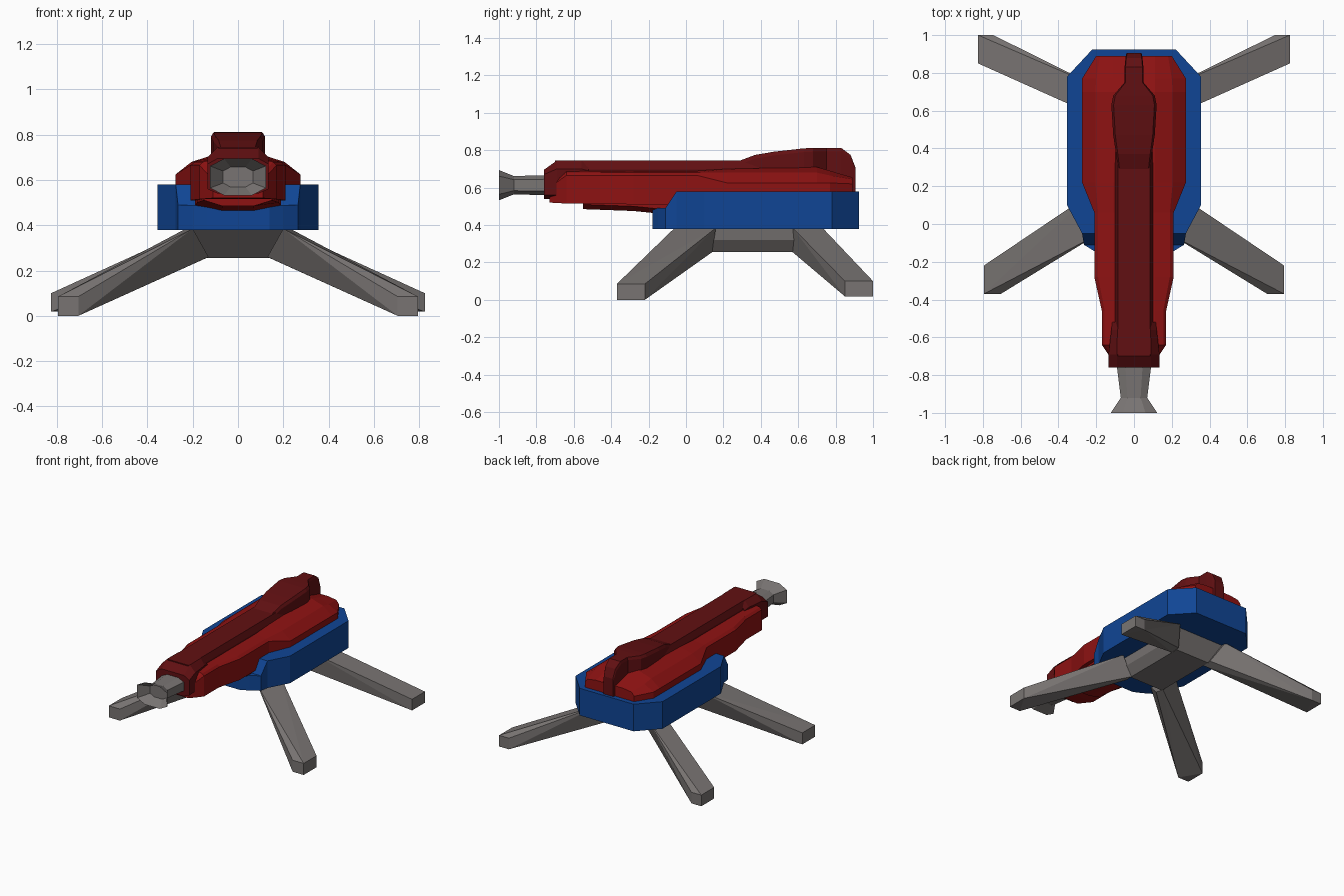
import bpy, bmesh

def material(name, rgb):
    m = bpy.data.materials.new(name)
    m.diffuse_color = (*rgb, 1)
    return m

BLUE = material("blue paint", (0.005, 0.06, 0.3))
RED = material("red paint", (0.27, 0.006, 0.006))
DARK = material("dark red paint", (0.12, 0.005, 0.006))
GREY = material("grey metal", (0.19, 0.175, 0.17))

def finish(name, bm, mat):
    bmesh.ops.recalc_face_normals(bm, faces=bm.faces[:])
    me = bpy.data.meshes.new(name)
    bm.to_mesh(me)
    bm.free()
    ob = bpy.data.objects.new(name, me)
    bpy.context.collection.objects.link(ob)
    me.materials.append(mat)
    return ob

def loft(name, sections, mat):
    """Skin sections (y, [(x, z) bottom to top]) mirrored across x = 0."""
    bm = bmesh.new()
    rings = []
    for y, half in sections:
        pts = half + [(-x, z) for x, z in reversed(half)]
        rings.append([bm.verts.new((x, y, z)) for x, z in pts])
    n = len(rings[0])
    for a, b in zip(rings, rings[1:]):
        for i in range(n):
            j = (i + 1) % n
            bm.faces.new((a[i], a[j], b[j], b[i]))
    bm.faces.new(rings[0])
    bm.faces.new(rings[-1])
    return finish(name, bm, mat)

def hull(name, pts, mat):
    bm = bmesh.new()
    for p in pts:
        bm.verts.new(p)
    res = bmesh.ops.convex_hull(bm, input=bm.verts[:])
    loose = [v for v in bm.verts if not v.link_faces]
    bmesh.ops.delete(bm, geom=loose, context='VERTS')
    bmesh.ops.dissolve_limit(bm, angle_limit=0.02, verts=bm.verts[:], edges=bm.edges[:])
    return finish(name, bm, mat)

# Blue cradle with a lowered nose
cradle = [(-0.18, 0.14, 0.49), (-0.15, 0.20, 0.49), (-0.11, 0.265, 0.49),
          (-0.05, 0.275, 0.58), (0.10, 0.355, 0.58), (0.78, 0.355, 0.58),
          (0.925, 0.22, 0.58)]
loft("cradle", [(y, [(w, 0.38), (w, z)]) for y, w, z in cradle], BLUE)

# Red main housing: y, width, bottom, side top, shoulder x/z, crown z
housing = [(-0.73, 0.11, 0.52, 0.60, 0.10, 0.61, 0.61),
           (-0.64, 0.17, 0.515, 0.665, 0.155, 0.68, 0.69),
           (-0.46, 0.17, 0.515, 0.665, 0.155, 0.68, 0.69),
           (-0.28, 0.21, 0.51, 0.665, 0.19, 0.68, 0.69),
           (0.06, 0.21, 0.51, 0.665, 0.19, 0.68, 0.69),
           (0.22, 0.275, 0.51, 0.625, 0.205, 0.68, 0.70),
           (0.70, 0.275, 0.51, 0.625, 0.205, 0.68, 0.71),
           (0.77, 0.275, 0.51, 0.625, 0.20, 0.665, 0.69),
           (0.89, 0.20, 0.51, 0.62, 0.18, 0.645, 0.655)]
loft("main_housing", [(y, [(w, zb), (w, z1), (ws, zs), (min(ws, 0.12) - 0.01, zt)])
                      for y, w, zb, z1, ws, zs, zt in housing], RED)

# Keel under the front of the housing
loft("keel", [(y, [(0.07, z), (w, z + 0.025), (w, 0.53)])
              for y, w, z in [(-0.55, 0.15, 0.485), (-0.28, 0.18, 0.475),
                              (-0.13, 0.19, 0.46), (0.05, 0.19, 0.46)]], RED)

# Raised spine, front collar and rear hump
loft("spine", [(y, [(0.10, 0.65), (0.10, 0.70), (0.085, 0.745)])
               for y in (-0.70, 0.40)], DARK)
loft("collar", [(-0.76, [(0.09, 0.54), (0.135, 0.56), (0.135, 0.67), (0.09, 0.695)]),
                (-0.69, [(0.09, 0.54), (0.135, 0.56), (0.135, 0.70), (0.09, 0.745)]),
                (-0.56, [(0.09, 0.55), (0.12, 0.57), (0.12, 0.70), (0.088, 0.745)]),
                (-0.52, [(0.09, 0.55), (0.115, 0.57), (0.115, 0.69), (0.085, 0.72)])], DARK)
hump = [(0.29, 0.085, 0.745), (0.37, 0.095, 0.775), (0.47, 0.11, 0.792),
        (0.63, 0.12, 0.81), (0.68, 0.11, 0.812), (0.75, 0.05, 0.812), (0.83, 0.05, 0.812),
        (0.88, 0.045, 0.775), (0.905, 0.04, 0.71)]
loft("rear_hump", [(y, [(w, 0.56 if y > 0.7 else 0.65), (w, z - 0.02), (w * 0.9, z)])
                   for y, w, z in hump], DARK)

# Flared, hollow muzzle
def muzzle_ring(w, h):
    c = 0.613
    return [(w * 0.5, c - h), (w, c - h * 0.6), (w, c + h * 0.6), (w * 0.5, c + h)]

loft("muzzle", [(y, muzzle_ring(w, h)) for y, w, h in
                [(-0.70, 0.09, 0.053), (-0.76, 0.09, 0.053), (-0.92, 0.07, 0.049),
                 (-1.0, 0.123, 0.081), (-0.93, 0.066, 0.044)]], GREY)

# Splayed stand: hub and four legs with squared-off feet
hull("stand_hub", [(s * x, y, z) for s in (1, -1)
                   for x, y, z in [(0.2, 0.0, 0.385), (0.2, 0.70, 0.385), (0.19, 0.14, 0.32),
                                   (0.19, 0.60, 0.32), (0.14, 0.13, 0.255), (0.14, 0.62, 0.255)]], GREY)

def legs(name, foot, z0, z1, roots):
    pts = [(x, y, z) for x, y in foot for z in (z0, z1)] + roots
    for side, s in (("right", 1), ("left", -1)):
        hull(f"{name}_{side}", [(s * x, y, z) for x, y, z in pts], GREY)

legs("front_leg", [(0.795, -0.22), (0.795, -0.37), (0.705, -0.37)], 0.0, 0.085,
     [(0.23, 0.16, 0.385), (0.20, -0.06, 0.385), (0.14, 0.14, 0.255), (0.13, 0.08, 0.26)])
legs("back_leg", [(0.825, 0.85), (0.825, 1.0), (0.745, 1.0)], 0.018, 0.10,
     [(0.20, 0.57, 0.385), (0.20, 0.73, 0.385), (0.14, 0.57, 0.255), (0.14, 0.64, 0.26)])
